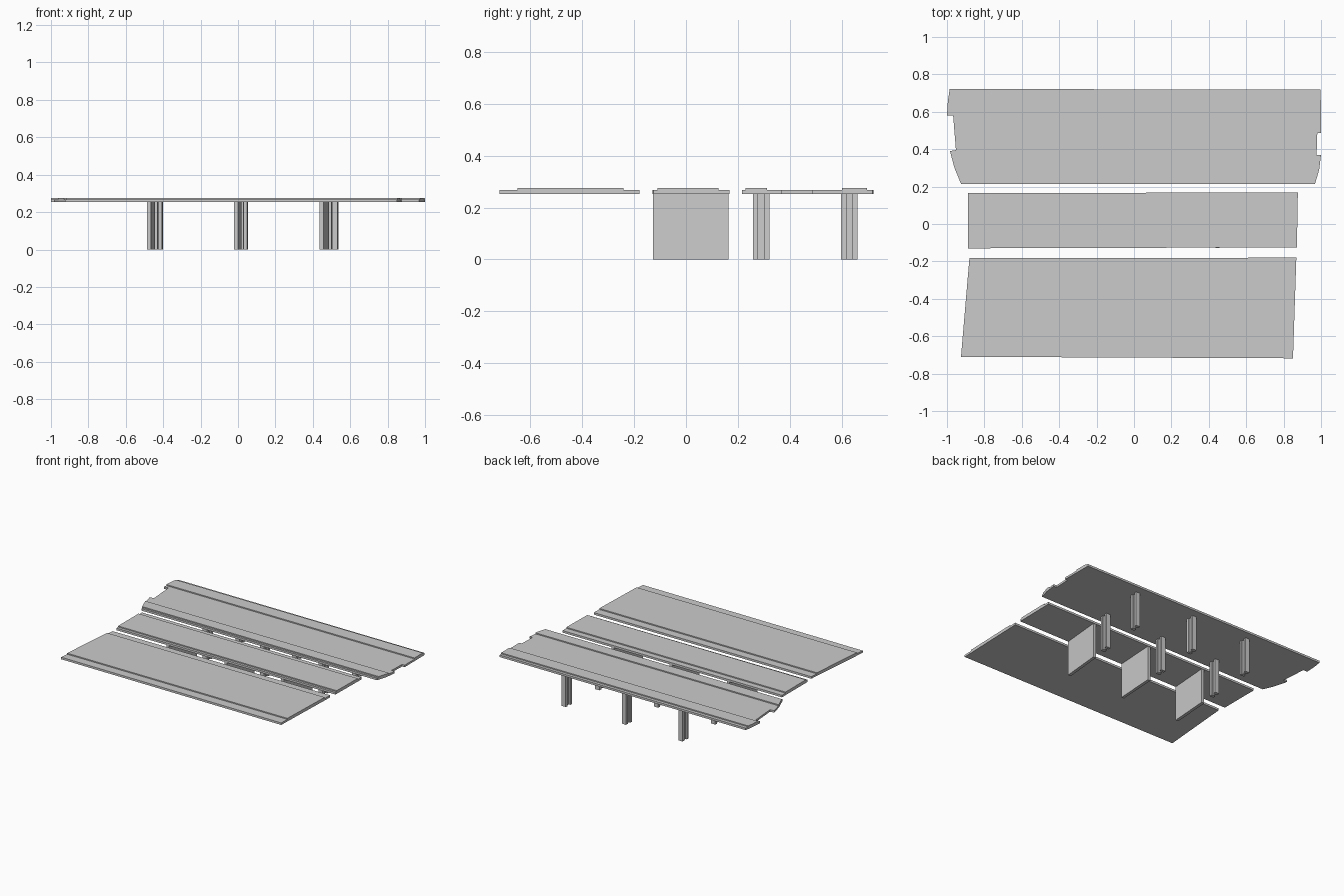
import bpy, bmesh

if "Cube" in bpy.data.objects:
    bpy.data.objects.remove(bpy.data.objects["Cube"])

Z0, Z1, Z2 = 0.253, 0.268, 0.276   # slab underside, slab top, raised top


def prism(name, pts, z0, z1):
    """Vertical prism from a flat outline."""
    bm = bmesh.new()
    face = bm.faces.new([bm.verts.new((x, y, z0)) for x, y in pts])
    ext = bmesh.ops.extrude_face_region(bm, geom=[face])
    top = [g for g in ext["geom"] if isinstance(g, bmesh.types.BMVert)]
    bmesh.ops.translate(bm, vec=(0, 0, z1 - z0), verts=top)
    bmesh.ops.recalc_face_normals(bm, faces=bm.faces)
    mesh = bpy.data.meshes.new(name)
    bm.to_mesh(mesh)
    bm.free()
    ob = bpy.data.objects.new(name, mesh)
    bpy.context.collection.objects.link(ob)
    return ob


def clip(pts, y, sign):
    """Keep the part of an outline on one side of a line of constant y."""
    out = []
    for (ax, ay), (bx, by) in zip(pts, pts[1:] + pts[:1]):
        ina, inb = (ay - y) * sign >= 0, (by - y) * sign >= 0
        if ina:
            out.append((ax, ay))
        if ina != inb:
            t = (y - ay) / (by - ay)
            out.append((ax + t * (bx - ax), y))
    return out


def deck(name, outline, bands):
    """Slab with raised strips running along its length."""
    prism(name + "_slab", outline, Z0, Z1)
    for i, (a, b) in enumerate(bands):
        strip = clip(clip(outline, a, 1), b, -1)
        prism(f"{name}_raised_strip_{i + 1}", strip, Z1, Z2)


# Three bridge decks
deck("front_deck",
     [(-0.925, -0.71), (0.85, -0.718), (0.868, -0.18), (-0.88, -0.183)],
     [(-0.65, -0.24)])
deck("middle_deck",
     [(-0.888, -0.13), (0.871, -0.125), (0.876, 0.168), (-0.888, 0.166)],
     [(-0.11, 0.125)])
deck("rear_deck",
     [(-0.925, 0.215), (0.968, 0.215), (0.99, 0.29), (1.0, 0.37),
      (0.976, 0.37), (0.98, 0.487), (1.0, 0.487), (0.998, 0.718),
      (-0.985, 0.722), (-0.995, 0.66), (-1.0, 0.58), (-0.967, 0.58),
      (-0.952, 0.395), (-0.984, 0.39), (-0.96, 0.30)],
     [(0.229, 0.313), (0.602, 0.698)])

# Supports: skewed wall under the middle deck, two H columns under the rear deck
YF, YB = -0.128, 0.63
for n, (xf, xb) in enumerate([(-0.476, -0.421), (-0.010, 0.034), (0.447, 0.518)]):
    def at(y):
        return xf + (xb - xf) * (y - YF) / (YB - YF)

    w = 0.011
    prism(f"wall_pier_{n + 1}",
          [(at(YF) - w, YF), (at(YF) + w, YF),
           (at(0.163) + w, 0.163), (at(0.163) - w, 0.163)], 0, Z0)
    for row, yc in (("inner", 0.29), ("outer", 0.63)):
        half = [(-0.017, -0.032), (0.017, -0.032), (0.017, -0.012), (0.006, -0.012)]
        section = half + [(x, -y) for x, y in reversed(half)]
        left = [(-0.017, 0.032), (-0.017, 0.012), (-0.006, 0.012),
                (-0.006, -0.012), (-0.017, -0.012)]
        section = section[:-1] + left
        prism(f"{row}_column_{n + 1}",
              [(at(yc + y) + x, yc + y) for x, y in section], 0, Z0)
